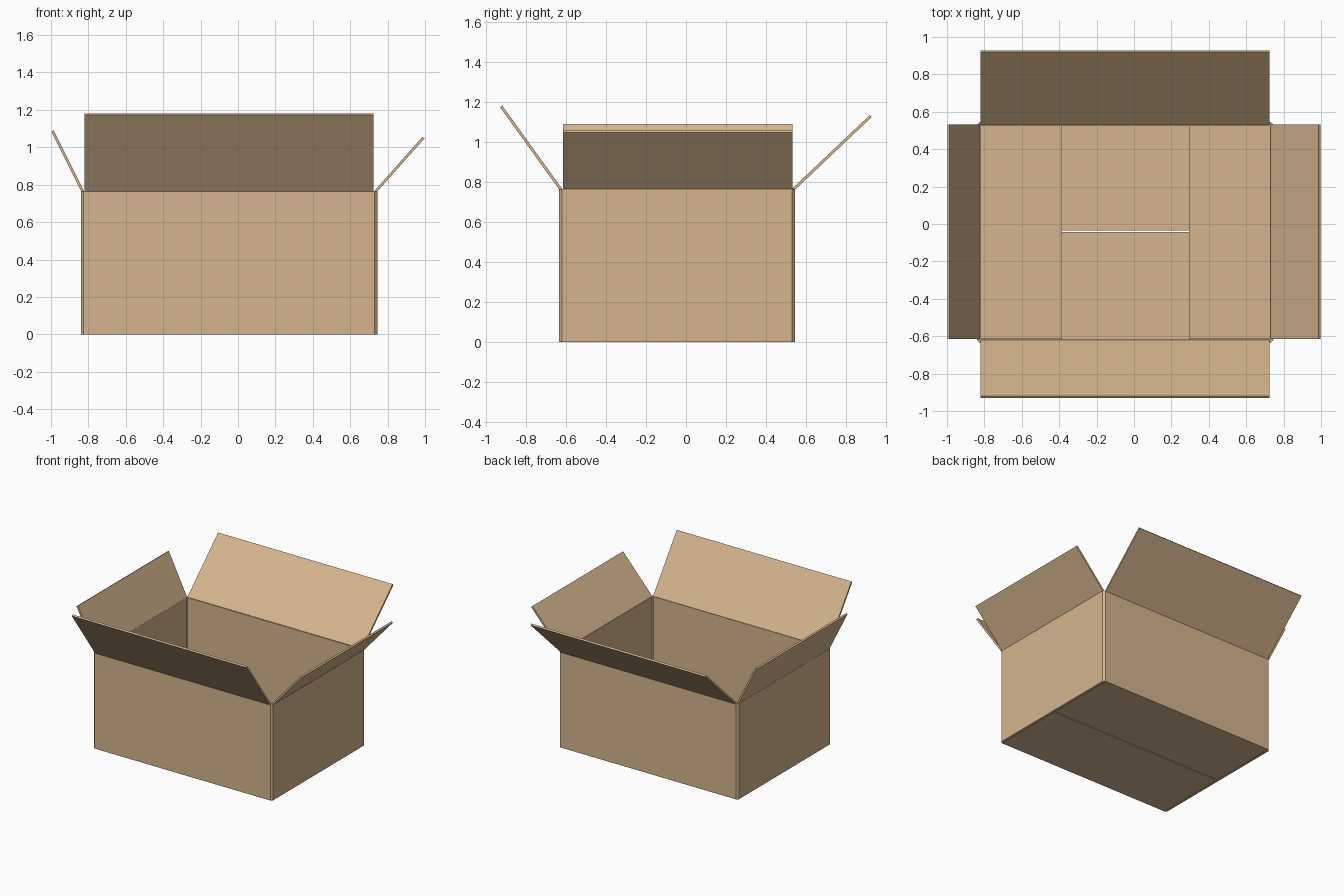
import bpy, bmesh
from mathutils import Vector

if "Cube" in bpy.data.objects:
    bpy.data.objects.remove(bpy.data.objects["Cube"])

X0, X1, Y0, Y1, H = -0.84, 0.745, -0.635, 0.545, 0.765   # outer box
T = 0.018                                               # wall thickness
C = 0.014                                               # corner chamfer

card = bpy.data.materials.new("cardboard")
card.diffuse_color = (0.66, 0.46, 0.27, 1)
card.use_nodes = True
card.node_tree.nodes["Principled BSDF"].inputs["Base Color"].default_value = card.diffuse_color


def finish(name, bm):
    bmesh.ops.recalc_face_normals(bm, faces=bm.faces[:])
    me = bpy.data.meshes.new(name)
    bm.to_mesh(me)
    bm.free()
    me.materials.append(card)
    ob = bpy.data.objects.new(name, me)
    bpy.context.collection.objects.link(ob)
    return ob


def ring(bm, inset, z):
    a, b, c, d = X0 + inset, X1 - inset, Y0 + inset, Y1 - inset
    k = C if inset == 0 else C * 0.4
    pts = [(a + k, c), (b - k, c), (b, c + k), (b, d - k),
           (b - k, d), (a + k, d), (a, d - k), (a, c + k)]
    return [bm.verts.new((x, y, z)) for x, y in pts]


def sheet(name, axis, start, end, lo, hi, t=0.014):
    """Flat card from hinge (u, z) to tip (u, z), spanning lo..hi across."""
    s, e = Vector(start), Vector(end)
    d = (e - s).normalized()
    n = Vector((-d.y, d.x)) * t / 2
    bm = bmesh.new()
    ends = []
    for w in (lo, hi):
        pts = [s + n, s - n, e - n, e + n]
        ends.append([bm.verts.new((p.x, w, p.y) if axis == 'X' else (w, p.x, p.y))
                     for p in pts])
    p, q = ends
    bm.faces.new(p)
    bm.faces.new(q)
    for i in range(4):
        j = (i + 1) % 4
        bm.faces.new((p[i], p[j], q[j], q[i]))
    return finish(name, bm)


# Four walls with slightly chamfered vertical corners
bm = bmesh.new()
loops = [ring(bm, 0, 0), ring(bm, 0, H), ring(bm, T, H), ring(bm, T, 0)]
for k in range(4):
    p, q = loops[k], loops[(k + 1) % 4]
    for i in range(8):
        j = (i + 1) % 8
        bm.faces.new((p[i], p[j], q[j], q[i]))
finish("box_walls", bm)

# Open top flaps: axis, hinge, tip, span
XI, YI = (-0.82, 0.725), (-0.615, 0.533)
for name, axis, hinge, tip, span in (
        ("left_flap", 'X', (-0.829, 0.762), (-0.992, 1.087), YI),
        ("right_flap", 'X', (0.734, 0.762), (0.992, 1.052), YI),
        ("front_flap", 'Y', (-0.625, 0.762), (-0.924, 1.178), XI),
        ("back_flap", 'Y', (0.536, 0.762), (0.924, 1.130), XI)):
    sheet(name, axis, hinge, tip, *span)

# Closed bottom: outer long flaps meeting at the seam, inner short flaps above
for name, axis, hinge, tip, span, z in (
        ("bottom_front_flap", 'Y', Y0 + 0.004, -0.044, XI, 0.005),
        ("bottom_back_flap", 'Y', Y1 - 0.004, -0.034, XI, 0.005),
        ("bottom_left_flap", 'X', X0 + 0.004, -0.385, YI, 0.015),
        ("bottom_right_flap", 'X', X1 - 0.004, 0.295, YI, 0.015)):
    sheet(name, axis, (hinge, z), (tip, z), *span, t=0.01)
